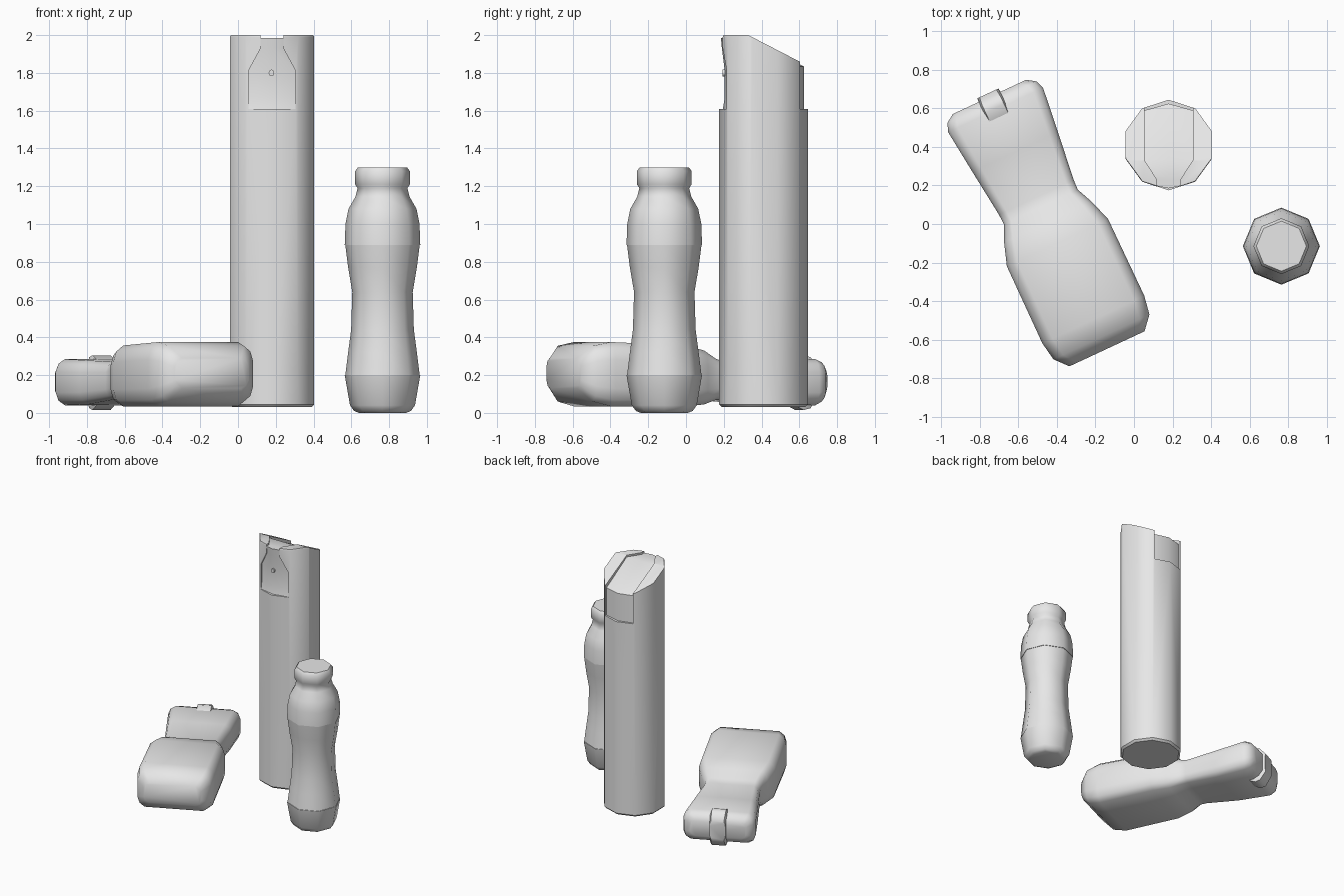
import bpy
import bmesh
from math import sin, cos, pi, radians
from mathutils import Vector

cube = bpy.data.objects.get("Cube")
if cube:
    bpy.data.objects.remove(cube, do_unlink=True)

GREY = (0.8, 0.8, 0.8, 1)
plastic = bpy.data.materials.new("plain grey")
plastic.use_nodes = True
plastic.diffuse_color = GREY
plastic.node_tree.nodes["Principled BSDF"].inputs["Base Color"].default_value = GREY


def loft(name, rings, slope=None):
    """Skin a closed solid over rings; optionally slice it by a plane (point, normal)."""
    bm = bmesh.new()
    rows = [[bm.verts.new(p) for p in ring] for ring in rings]
    n = len(rows[0])
    for a, b in zip(rows, rows[1:]):
        for i in range(n):
            j = (i + 1) % n
            bm.faces.new((a[i], a[j], b[j], b[i]))
    bm.faces.new(rows[0][::-1])
    bm.faces.new(rows[-1])
    if slope:
        bmesh.ops.bisect_plane(bm, geom=bm.verts[:] + bm.edges[:] + bm.faces[:],
                               plane_co=slope[0], plane_no=slope[1], clear_outer=True)
        bmesh.ops.holes_fill(bm, edges=[e for e in bm.edges if e.is_boundary], sides=0)
    bmesh.ops.recalc_face_normals(bm, faces=bm.faces)
    mesh = bpy.data.meshes.new(name)
    bm.to_mesh(mesh)
    bm.free()
    obj = bpy.data.objects.new(name, mesh)
    bpy.context.collection.objects.link(obj)
    mesh.materials.append(plastic)
    return obj


def select(obj):
    bpy.ops.object.select_all(action='DESELECT')
    obj.select_set(True)
    bpy.context.view_layer.objects.active = obj


def smooth(obj, angle=48):
    select(obj)
    bpy.ops.object.shade_smooth_by_angle(angle=radians(angle))


def lathe_rings(x, y, sides, profile):
    """Horizontal polygons with a corner towards +y for (radius, height) pairs."""
    return [[(x + r * sin(2 * pi * i / sides), y + r * cos(2 * pi * i / sides), z)
             for i in range(sides)] for r, z in profile]


# Tall ten-sided spray can with a sloping top
CX, CY = 0.18, 0.41
can = loft("spray_can",
           lathe_rings(CX, CY, 10, [(0.22, 0.03), (0.235, 0.045), (0.235, 1.99), (0.232, 2.0)]),
           slope=(Vector((0, 0.33, 2.0)), Vector((0, 0.46, 0.89))))

# Recess running up the front, over the top and down the back:
# half width, floor y and z, edge shift, outer y and z
stations = [
    (0.125, 0.195, 1.61, 0.025, 0, 1.61),
    (0.125, 0.205, 1.67, 0.025, 0, 1.67),
    (0.125, 0.205, 1.81, 0.025, 0, 1.81),
    (0.06, 0.19, 1.93, 0.015, 0, 1.93),
    (0.06, 0.185, 1.985, 0.012, 0, 2.2),
    (0.06, 0.23, 1.985, 0, 0.23, 2.2),
    (0.125, 0.33, 1.985, 0, 0.33, 2.2),
    (0.125, 0.625, 1.833, -0.035, 0.8, 2.2),
    (0.125, 0.625, 1.61, -0.035, 0.8, 1.61),
]
cutter = loft("recess_cutter", [
    [(CX - w, y + d, z), (CX, y, z), (CX + w, y + d, z), (CX + w, oy, oz), (CX - w, oy, oz)]
    for w, y, z, d, oy, oz in stations])
cutter.hide_render = True
cut = can.modifiers.new("recess", 'BOOLEAN')
cut.operation = 'DIFFERENCE'
cut.solver = 'EXACT'
cut.object = cutter
select(can)
bpy.ops.object.modifier_apply(modifier=cut.name)
bpy.data.objects.remove(cutter, do_unlink=True)
smooth(can, 35.5 + 4)

# Spray nozzle
nozzle = loft("nozzle", [[(CX - 0.003 + 0.015 * cos(i * pi / 4), y, 1.8 + 0.018 * sin(i * pi / 4))
                          for i in range(8)] for y in (0.194, 0.225)])
smooth(nozzle)

# Waisted eight-sided bottle
bottle = loft("small_bottle", lathe_rings(0.765, -0.115, 8, [
    (0.125, 0), (0.15, 0.01), (0.172, 0.04), (0.2, 0.2), (0.197, 0.201), (0.182, 0.32),
    (0.166, 0.44), (0.16, 0.64), (0.182, 0.77), (0.197, 0.889), (0.2, 0.89), (0.196, 1.0),
    (0.18, 1.08), (0.143, 1.145), (0.132, 1.19), (0.145, 1.21), (0.145, 1.28), (0.13, 1.3)]))
smooth(bottle)

# Flat bottle lying on its face, turned about z
TURN = radians(65)
ALONG = Vector((cos(TURN), -sin(TURN), 0))
ACROSS = Vector((sin(TURN), cos(TURN), 0))
AXIS = ACROSS * -0.401
QUARTER = [(1, 0.45), (0.94, 0.8), (0.8, 1)]
SECTION = (QUARTER + [(-a, b) for a, b in QUARTER[::-1]]
           + [(-a, -b) for a, b in QUARTER] + [(a, -b) for a, b in QUARTER[::-1]])


def flat_rings(rows):
    """Rounded oblong sections for (position, half width, low, high)."""
    rings = []
    for s, w, low, high in rows:
        mid, half = (low + high) / 2, (high - low) / 2
        rings.append([AXIS + ALONG * s + ACROSS * (w * a) + Vector((0, 0, mid + half * b))
                      for a, b in SECTION])
    return rings


flat_bottle = loft("flat_bottle", flat_rings([
    (0.528, 0.215, 0.13, 0.29), (0.46, 0.275, 0.06, 0.355), (0.36, 0.292, 0.035, 0.375),
    (-0.08, 0.29, 0.035, 0.357), (-0.2, 0.25, 0.045, 0.33), (-0.285, 0.212, 0.07, 0.285),
    (-0.34, 0.214, 0.07, 0.27), (-0.6, 0.245, 0.045, 0.278), (-0.84, 0.272, 0.04, 0.285),
    (-0.885, 0.255, 0.06, 0.268), (-0.915, 0.21, 0.1, 0.235)]))
smooth(flat_bottle)

# Raised catch across the end of the flat bottle
catch = loft("lid_catch", flat_rings([
    (-0.935, 0.06, 0.09, 0.24), (-0.89, 0.066, 0.025, 0.295),
    (-0.85, 0.066, 0.015, 0.305), (-0.79, 0.066, 0.045, 0.28)]))
smooth(catch)
